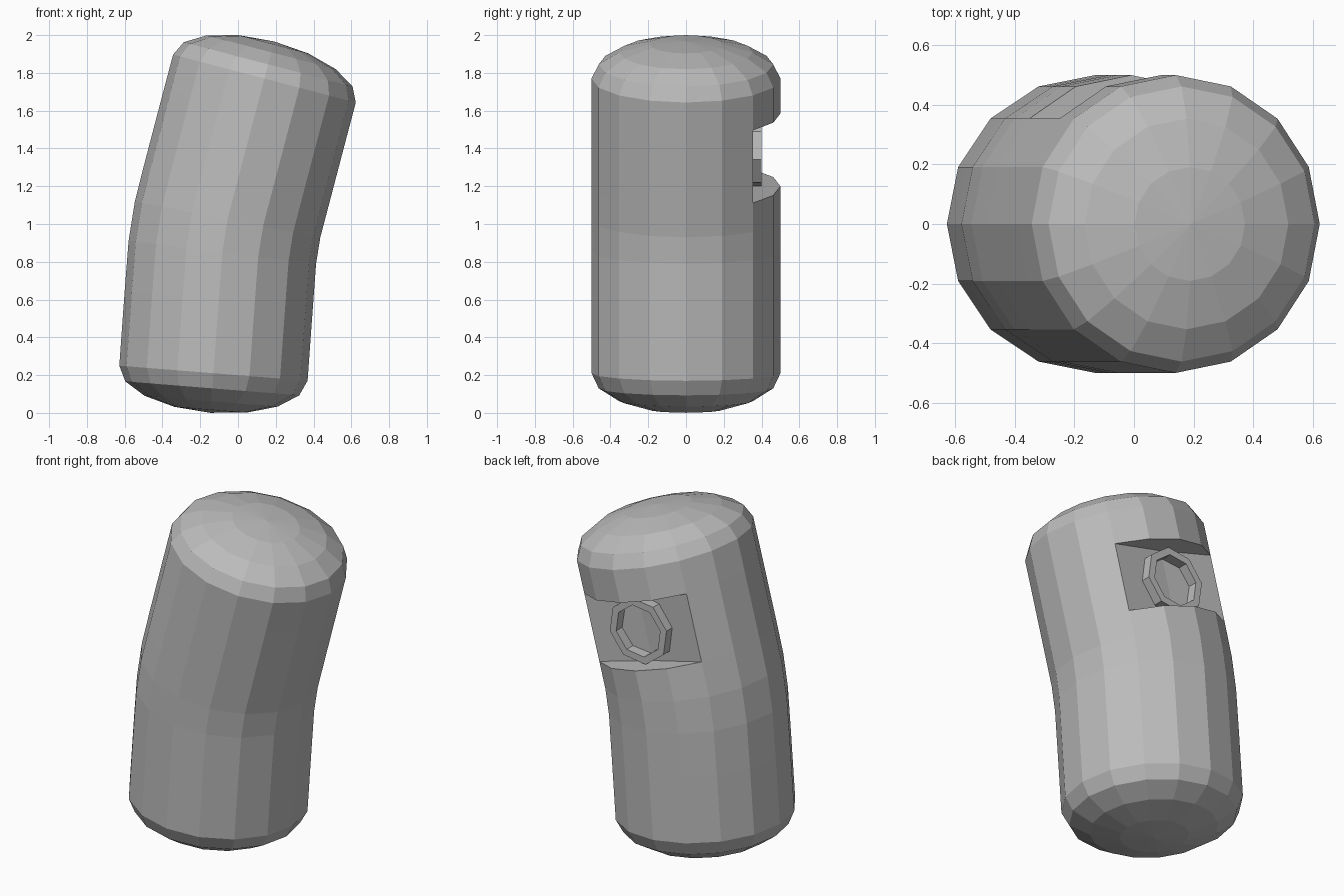
import bpy
import bmesh
from math import sin, cos, pi, radians
from mathutils import Vector

cube = bpy.data.objects.get("Cube")
if cube:
    bpy.data.objects.remove(cube, do_unlink=True)

SIDES = 16
RADIUS = 0.5

grey = bpy.data.materials.new("plain_grey")
grey.use_nodes = True
colour = (0.5, 0.5, 0.5, 1)
grey.diffuse_color = colour
grey.node_tree.nodes["Principled BSDF"].inputs["Base Color"].default_value = colour


def place(centre, tilt, local):
    """Turn a point of a tilted cross-section into model space."""
    x, y, z = local
    t = radians(tilt)
    return Vector((centre[0] + x * cos(t) + z * sin(t), y,
                   centre[1] - x * sin(t) + z * cos(t)))


def ring(bm, centre, tilt, radius, height=0):
    return [bm.verts.new(place(centre, tilt, (radius * cos(a), radius * sin(a), height)))
            for a in (2 * pi * i / SIDES for i in range(SIDES))]


def bridge(bm, low, high, skip=()):
    n = len(low)
    for i in range(n):
        if i not in skip:
            j = (i + 1) % n
            bm.faces.new((low[i], low[j], high[j], high[i]))


def finish(bm, name):
    bmesh.ops.recalc_face_normals(bm, faces=bm.faces)
    mesh = bpy.data.meshes.new(name)
    bm.to_mesh(mesh)
    bm.free()
    mesh.materials.append(grey)
    obj = bpy.data.objects.new(name, mesh)
    bpy.context.collection.objects.link(obj)
    return obj


# Spine of the bent body: centre (x, z) and tilt of each section
spine = [((-0.13, 0.21), 4.6), ((-0.102, 0.6), 4.8), ((-0.083, 0.85), 7),
         ((-0.055, 1.025), 11), ((-0.01, 1.2), 14.7),
         ((0.091, 1.585), 14.7), ((0.14, 1.77), 14.7)]
NOTCH = 4  # section that carries the back notch
bm = bmesh.new()
sections = [ring(bm, c, t, RADIUS) for c, t in spine]
for k in range(len(sections) - 1):
    bridge(bm, sections[k], sections[k + 1], range(2, 6) if k == NOTCH else ())

# Back notch: two ledges and a shallow folded floor
low, high = sections[NOTCH], sections[NOTCH + 1]
mids = [bm.verts.new(place(*spine[k], (0, 0.335, 0))) for k in (NOTCH, NOTCH + 1)]
for section, mid in zip((low, high), mids):
    bm.faces.new(section[2:7] + [mid])
bm.faces.new((low[2], mids[0], mids[1], high[2]))
bm.faces.new((mids[0], low[6], high[6], mids[1]))

# Flattened domes at both ends
for k, dome in ((0, -0.21), (-1, 0.203)):
    centre, tilt = spine[k]
    previous = sections[k]
    for step in (1, 2, 3):
        a = step * pi / 8
        current = ring(bm, centre, tilt, RADIUS * cos(a), dome * sin(a))
        bridge(bm, previous, current)
        previous = current
    pole = bm.verts.new(place(centre, tilt, (0, 0, dome)))
    for i in range(SIDES):
        bm.faces.new((previous[i], previous[(i + 1) % SIDES], pole))
finish(bm, "bent_body")

# Eight-sided collar standing in the notch
bm = bmesh.new()
loops = []
for radius, y in ((0.196, 0.33), (0.196, 0.4), (0.152, 0.4), (0.152, 0.33)):
    loops.append([bm.verts.new(place((0.04, 1.39), 14.7,
                                     (radius * cos(i * pi / 4), y, radius * sin(i * pi / 4))))
                  for i in range(8)])
for k in range(4):
    bridge(bm, loops[k], loops[(k + 1) % 4])
finish(bm, "notch_collar")
